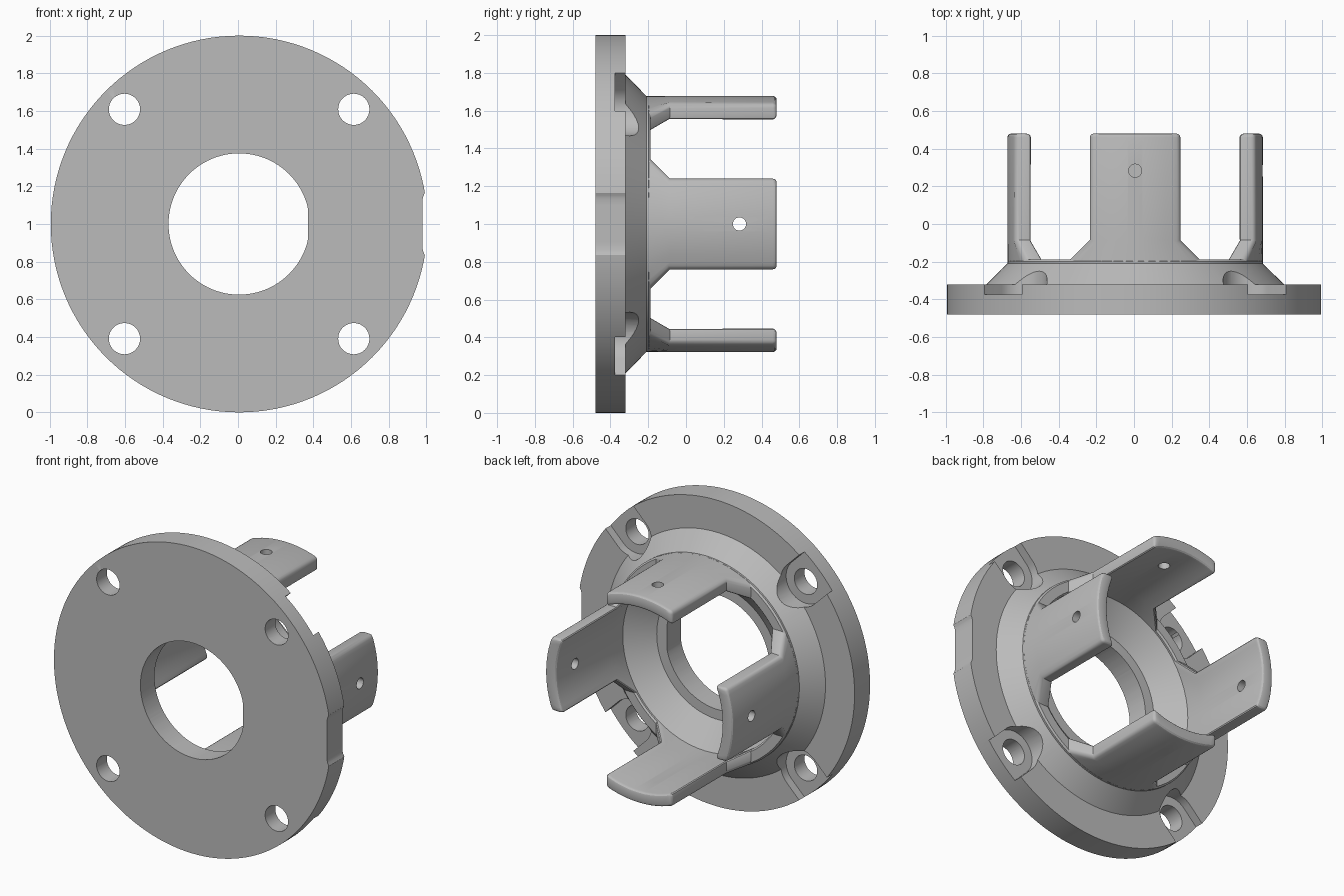
import bpy, bmesh
from math import sin, cos, pi, sqrt
from mathutils import Matrix, Vector

cube = bpy.data.objects.get("Cube")
if cube:
    bpy.data.objects.remove(cube, do_unlink=True)

AXIS = Vector((0.006, 0, 1))      # centre line, running along y
R_OUT, R_IN = 0.678, 0.598        # prong faces

grey = bpy.data.materials.new("plain grey")
grey.use_nodes = True
colour = (0.5, 0.5, 0.5, 1)
grey.diffuse_color = colour
grey.node_tree.nodes["Principled BSDF"].inputs["Base Color"].default_value = colour


def make(name, bm):
    bmesh.ops.recalc_face_normals(bm, faces=bm.faces)
    bmesh.ops.translate(bm, vec=AXIS, verts=bm.verts)
    mesh = bpy.data.meshes.new(name)
    bm.to_mesh(mesh)
    bm.free()
    mesh.materials.append(grey)
    ob = bpy.data.objects.new(name, mesh)
    bpy.context.collection.objects.link(ob)
    return ob


def activate(ob):
    bpy.ops.object.select_all(action='DESELECT')
    ob.select_set(True)
    bpy.context.view_layer.objects.active = ob


def prism(points, y0, y1, turn=0.0):
    """Straight cutter from an outline in x and z, turned about the centre line."""
    bm = bmesh.new()
    rings = [[bm.verts.new((x, y, z)) for x, z in points] for y in (y0, y1)]
    n = len(points)
    for i in range(n):
        j = (i + 1) % n
        bm.faces.new((rings[0][i], rings[0][j], rings[1][j], rings[1][i]))
    for ring in rings:
        bm.faces.new(ring)
    bm.transform(Matrix.Rotation(turn, 4, 'Y'))
    return make("cutter", bm)


def cut(ob, cutter):
    cutter.hide_render = True
    mod = ob.modifiers.new("cut", 'BOOLEAN')
    mod.operation = 'DIFFERENCE'
    mod.solver = 'EXACT'
    mod.object = cutter
    activate(ob)
    bpy.ops.object.modifier_apply(modifier=mod.name)
    bpy.data.objects.remove(cutter, do_unlink=True)


def circle(r, n, cx=0.0, start=0.0, sweep=2 * pi):
    return [(cx + r * cos(start + sweep * i / n), r * sin(start + sweep * i / n))
            for i in range(n)]


def smooth(ob):
    activate(ob)
    bpy.ops.object.shade_smooth_by_angle(angle=0.5)


# Flange with raised conical hub, turned about the centre line
profile = [(0.2, -0.48), (1, -0.48), (1, -0.32), (0.79, -0.32), (R_OUT, -0.21),
           (R_OUT, -0.198), (0.668, -0.188), (0.608, -0.188), (R_IN, -0.198),
           (R_IN, -0.21), (0.44, -0.335), (0.2, -0.335)]
SEG = 128
bm = bmesh.new()
rings = [[bm.verts.new((r * cos(2 * pi * k / SEG), y, r * sin(2 * pi * k / SEG)))
          for r, y in profile] for k in range(SEG)]
for k in range(SEG):
    a, b = rings[k], rings[(k + 1) % SEG]
    for i in range(len(profile)):
        j = (i + 1) % len(profile)
        bm.faces.new((a[i], a[j], b[j], b[i]))
flange = make("flange_and_hub", bm)

# Centre bore with one flat side
cut(flange, prism([(min(x, 0.366), z) for x, z in circle(0.375, 96)], -0.6, 0))

# Shallow locating notch in the rim
half = [(0.973, 0.13), (0.978, 0.148), (0.986, 0.165), (1.1, 0.18)]
cut(flange, prism([(x, -z) for x, z in reversed(half)] + half, -0.6, 0))

# Four screw holes, each with a recess open to the rim
BOLT, RECESS = 0.861, 0.142
for k in range(4):
    turn = pi / 4 + k * pi / 2
    slot = circle(RECESS, 24, BOLT, pi / 2, pi)
    slot += [(BOLT, -RECESS), (1.2, -RECESS), (1.2, RECESS)]
    cut(flange, prism(slot, -0.375, 0, turn))
    cut(flange, prism(circle(0.083, 32, BOLT), -0.6, 0, turn))
smooth(flange)


# Curved prongs, flared at the root and drilled near the tip
def prong(name, turn):
    rows = [(-0.21, 0.365), (-0.085, 0.24), (0.48, 0.24)]
    cols = 12
    bm = bmesh.new()
    grid = []
    for radius in (R_OUT, R_IN):
        layer = []
        for y, hw in rows:
            xs = [hw * (2 * i / cols - 1) for i in range(cols + 1)]
            layer.append([bm.verts.new((x, y, sqrt(radius ** 2 - x * x))) for x in xs])
        grid.append(layer)
    outer, inner = grid
    last = len(rows) - 1
    for layer in grid:
        for r in range(last):
            for i in range(cols):
                bm.faces.new((layer[r][i], layer[r][i + 1],
                              layer[r + 1][i + 1], layer[r + 1][i]))
    for r in (0, last):
        for i in range(cols):
            bm.faces.new((outer[r][i], outer[r][i + 1], inner[r][i + 1], inner[r][i]))
    for i in (0, cols):
        for r in range(last):
            bm.faces.new((outer[r][i], outer[r + 1][i], inner[r + 1][i], inner[r][i]))
    bmesh.ops.recalc_face_normals(bm, faces=bm.faces)
    root = rows[0][0] + 0.01
    sharp = [e for e in bm.edges if e.calc_face_angle(0) > 1
             and max(v.co.y for v in e.verts) > root]
    bmesh.ops.bevel(bm, geom=sharp, offset=0.02, segments=3, profile=0.5,
                    affect='EDGES', clamp_overlap=True)
    bm.transform(Matrix.Rotation(turn, 4, 'Y'))
    ob = make(name, bm)

    # Pin hole drilled radially
    drill = bmesh.new()
    bmesh.ops.create_cone(drill, cap_ends=True, segments=24, radius1=0.035,
                          radius2=0.035, depth=0.4,
                          matrix=Matrix.Translation((0, 0.283, 0.64)))
    drill.transform(Matrix.Rotation(turn, 4, 'Y'))
    cut(ob, make("cutter", drill))
    smooth(ob)


for k, side in enumerate(("top", "left", "bottom", "right")):
    prong(side + "_prong", k * pi / 2)
